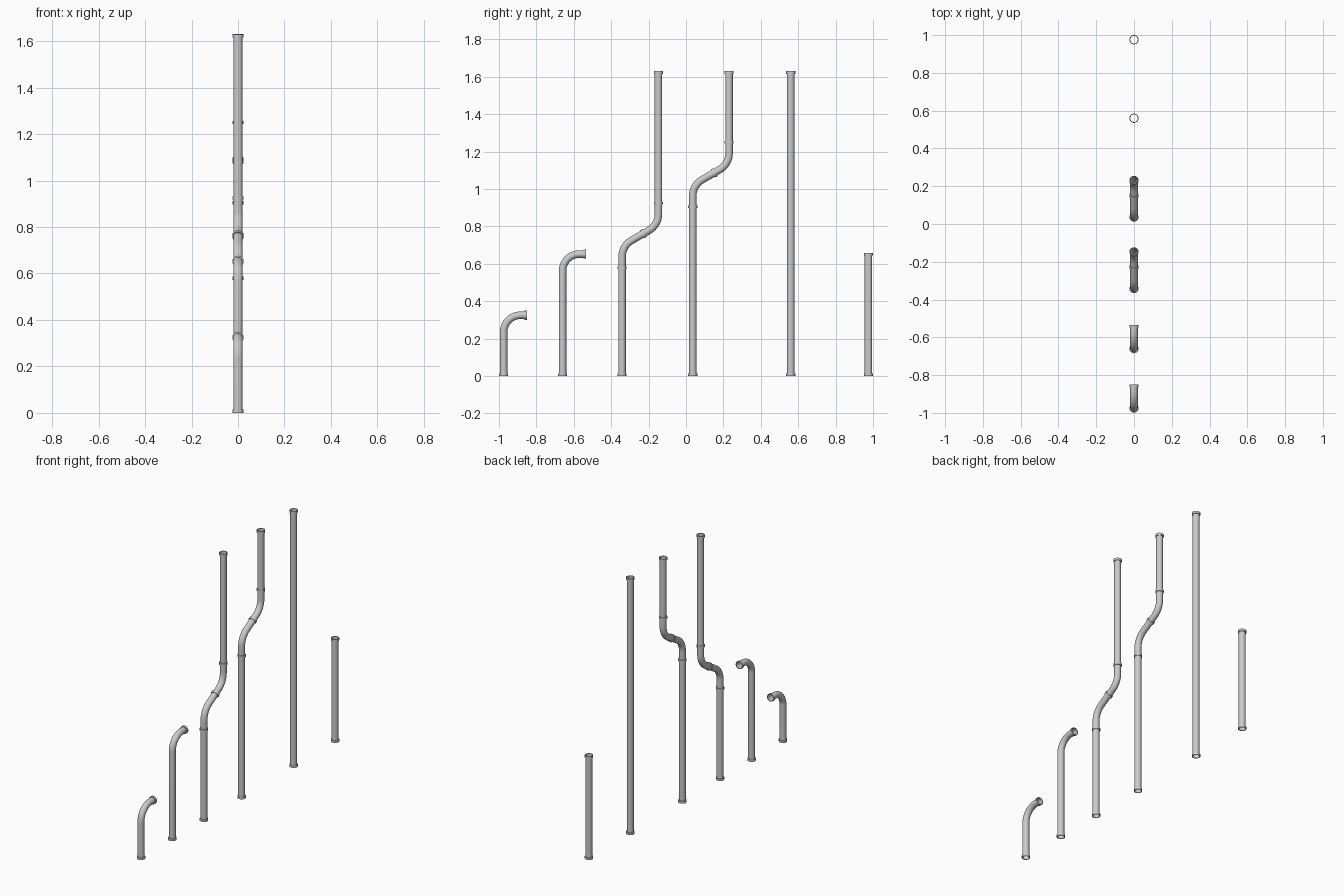
import bpy, bmesh, math
from mathutils import Vector

if "Cube" in bpy.data.objects:
    bpy.data.objects.remove(bpy.data.objects["Cube"])

SIDES = 32
PIPE_R, COLLAR_R, COLLAR_L = 0.02, 0.0245, 0.014


def sweep(name, stations):
    """Skin rings along the x = 0 plane; station = (y, z, heading, radius)."""
    bm = bmesh.new()
    rings = []
    for y, z, a, r in stations:
        side = Vector((0, math.cos(a), -math.sin(a)))
        ring = []
        for i in range(SIDES):
            t = 2 * math.pi * i / SIDES
            ring.append(bm.verts.new(Vector((0, y, z)) + r * (math.cos(t) * Vector((1, 0, 0)) + math.sin(t) * side)))
        rings.append(ring)
    for lo, hi in zip(rings, rings[1:]):
        for i in range(SIDES):
            j = (i + 1) % SIDES
            bm.faces.new((lo[i], lo[j], hi[j], hi[i]))
    mesh = bpy.data.meshes.new(name)
    bm.to_mesh(mesh)
    bm.free()
    obj = bpy.data.objects.new(name, mesh)
    bpy.context.collection.objects.link(obj)
    bpy.ops.object.select_all(action='DESELECT')
    obj.select_set(True)
    bpy.context.view_layer.objects.active = obj
    bpy.ops.object.shade_smooth_by_angle(angle=math.radians(35))


def collar(name, y, z, a, shift):
    """Raised ring around the pipe, shifted along its heading."""
    def at(d, r):
        d += shift
        return (y + d * math.sin(a), z + d * math.cos(a), a, r)
    h = COLLAR_L / 2
    sweep(name, [at(-h, PIPE_R), at(-h, COLLAR_R), at(h, COLLAR_R), at(h, PIPE_R)])


def pipe(name, y, steps):
    """Walk up from the ground: ('go', d), ('turn', degrees, radius), ('joint',)."""
    z, a = 0.0, 0.0
    path = [(y, z, a, PIPE_R)]
    collar(name + "_base_collar", y, z, a, COLLAR_L / 2)
    joints = 0
    for step in steps:
        if step[0] == 'go':
            y += step[1] * math.sin(a)
            z += step[1] * math.cos(a)
            path.append((y, z, a, PIPE_R))
        elif step[0] == 'turn':
            n = max(4, round(abs(step[1]) / 7.5))
            s = math.copysign(1, step[1])
            cy, cz = y + s * step[2] * math.cos(a), z - s * step[2] * math.sin(a)
            for _ in range(n):
                a += math.radians(step[1]) / n
                y, z = cy - s * step[2] * math.cos(a), cz + s * step[2] * math.sin(a)
                path.append((y, z, a, PIPE_R))
        else:
            joints += 1
            collar(f"{name}_joint_collar_{joints}", y, z, a, 0)
    collar(name + "_end_collar", y, z, a, -COLLAR_L / 2)
    sweep(name, path)


# Elbow pipes
pipe("short_elbow_pipe", -0.975, [('go', 0.235), ('turn', 90, 0.09), ('go', 0.036)])
pipe("tall_elbow_pipe", -0.66, [('go', 0.562), ('turn', 90, 0.09), ('go', 0.036)])

# Offset pipes with an S-bend
for name, y, low, high in (("low_offset_pipe", -0.342, 0.58, 0.705),
                           ("high_offset_pipe", 0.036, 0.905, 0.38)):
    pipe(name, y, [('go', low), ('joint',), ('go', 0.058), ('turn', 60, 0.1), ('go', 0.074), ('joint',),
                   ('go', 0.035), ('turn', -60, 0.1), ('go', 0.059), ('joint',), ('go', high)])

# Straight pipes
pipe("long_straight_pipe", 0.56, [('go', 1.63)])
pipe("short_straight_pipe", 0.9755, [('go', 0.658)])
